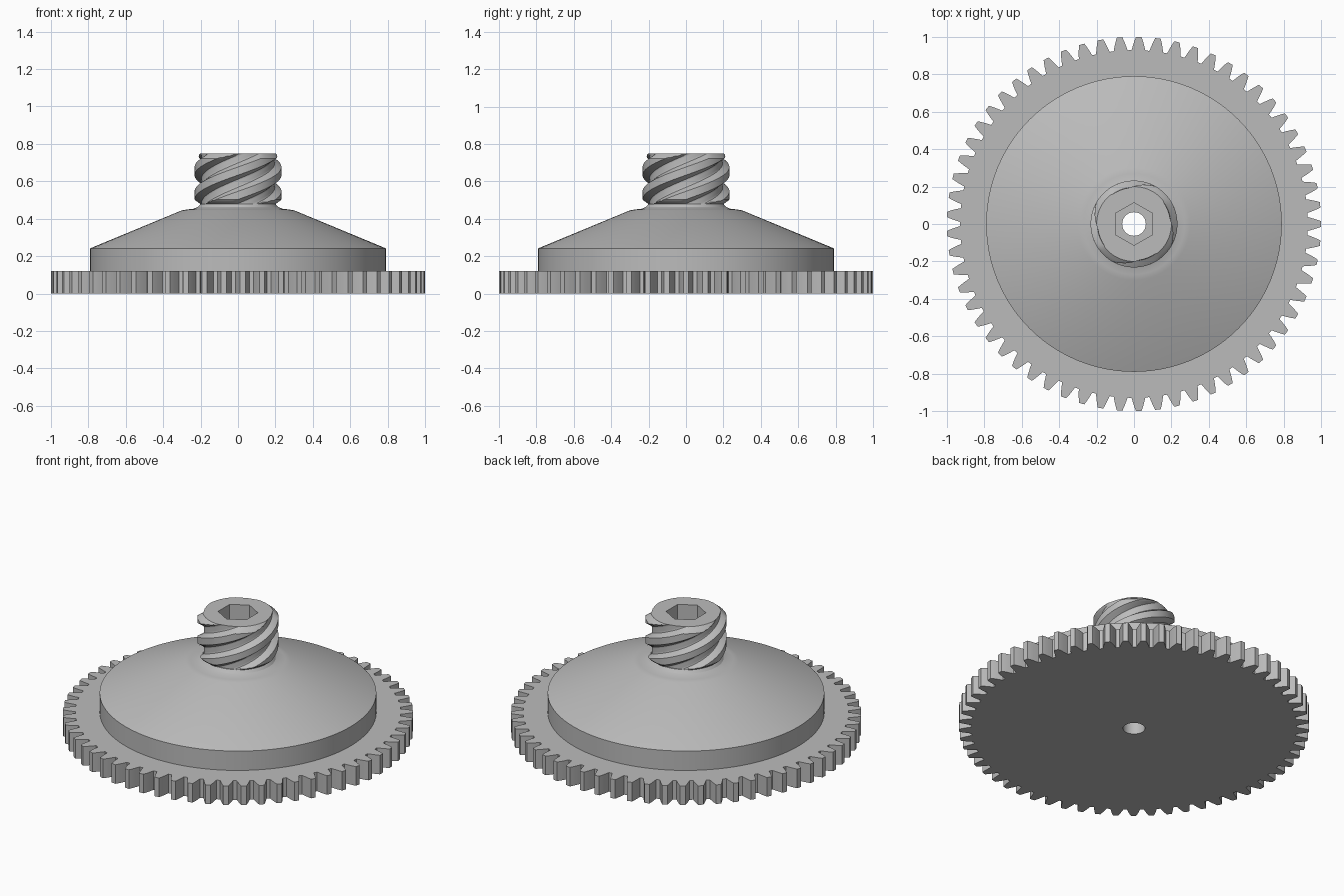
import bpy, bmesh
from math import pi, sin, cos, tau

cube = bpy.data.objects.get("Cube")
if cube:
    bpy.data.objects.remove(cube, do_unlink=True)

grey = bpy.data.materials.new("plain grey")
grey.use_nodes = True
grey.diffuse_color = (0.5, 0.5, 0.5, 1)
grey.node_tree.nodes["Principled BSDF"].inputs["Base Color"].default_value = (0.5, 0.5, 0.5, 1)


def loft(name, rings):
    """Closed solid through stacked rings of (x, y, z) points."""
    bm = bmesh.new()
    loops = [[bm.verts.new(p) for p in ring] for ring in rings]
    for a, b in zip(loops, loops[1:]):
        for i in range(len(a)):
            j = (i + 1) % len(a)
            bm.faces.new((a[i], a[j], b[j], b[i]))
    bm.faces.new(loops[0][::-1])
    bm.faces.new(loops[-1])
    bmesh.ops.recalc_face_normals(bm, faces=bm.faces)
    mesh = bpy.data.meshes.new(name)
    bm.to_mesh(mesh)
    bm.free()
    obj = bpy.data.objects.new(name, mesh)
    bpy.context.collection.objects.link(obj)
    mesh.materials.append(grey)
    return obj


def circle(r, z, n=96, turn=0):
    return [(r * cos(tau * i / n + turn), r * sin(tau * i / n + turn), z) for i in range(n)]


def cut(obj, cutters):
    for c in cutters:
        mod = obj.modifiers.new("cut", 'BOOLEAN')
        mod.operation = 'DIFFERENCE'
        mod.solver = 'EXACT'
        mod.object = c
    graph = bpy.context.evaluated_depsgraph_get()
    mesh = bpy.data.meshes.new_from_object(obj.evaluated_get(graph))
    obj.modifiers.clear()
    obj.data = mesh


# Spur gear: one tooth outline repeated around the rim
TEETH = 61
flank = [(0.929, 0.037), (0.948, 0.032), (0.968, 0.0262), (0.985, 0.0205), (1.0, 0.0145)]
tooth = [(r, -w) for r, w in flank] + [(r, w) for r, w in reversed(flank)]
outline = []
for t in range(TEETH):
    for r, w in tooth:
        a = tau * t / TEETH + w / r
        outline.append((r * cos(a), r * sin(a)))
gear = loft("drive_gear", [[(x, y, z) for x, y in outline] for z in (0, 0.12)])

# Conical body with a soft fillet up to the screw neck
profile = [(0.79, 0.11), (0.79, 0.242), (0.3, 0.445), (0.27, 0.45), (0.24, 0.453),
           (0.215, 0.462), (0.2, 0.48)]
body = loft("cone_body", [circle(r, z) for r, z in profile])

# Four-start screw: a lobed section twisted as it rises
STARTS, PITCH, ROOT, CREST = 4, 0.13, 0.195, 0.232
BASE, TOP, ROWS, STEPS = 0.46, 0.75, 40, 24


def lobe(f):
    """Thread height, 0 to 1, at fraction f across one start."""
    d = abs(f - 0.5) * 2
    return min(1, max(0, (0.68 - d) / 0.34))


rings = []
for k in range(ROWS + 1):
    z = BASE + (TOP - BASE) * k / ROWS
    limit = min(CREST, 0.2 + (TOP - z) * 1.2, 0.19 + max(0, z - 0.47) * 1.4)
    twist = tau * (z - 0.655) / (PITCH * STARTS)
    ring = []
    for i in range(STARTS * STEPS):
        f = (i % STEPS) / STEPS
        r = min(limit, ROOT + (CREST - ROOT) * lobe(f))
        a = tau * (i - STEPS / 2) / (STARTS * STEPS) + twist
        ring.append((r * cos(a), r * sin(a), z))
    rings.append(ring)
screw = loft("worm_screw", rings)

# Through bore and hexagonal socket
bore = loft("bore_cutter", [circle(0.063, z, 48) for z in (-0.1, 0.9)])
socket = loft("socket_cutter", [circle(0.114, z, 6, pi / 6) for z in (0.6, 0.9)])
cut(gear, [bore])
cut(body, [bore, socket])
cut(screw, [bore, socket])
for c in (bore, socket):
    bpy.data.objects.remove(c, do_unlink=True)

# Smooth round surfaces, keep edges crisp
for obj in (gear, body, screw):
    bpy.ops.object.select_all(action='DESELECT')
    obj.select_set(True)
    bpy.context.view_layer.objects.active = obj
    bpy.ops.object.shade_smooth_by_angle(angle=pi / 7)
